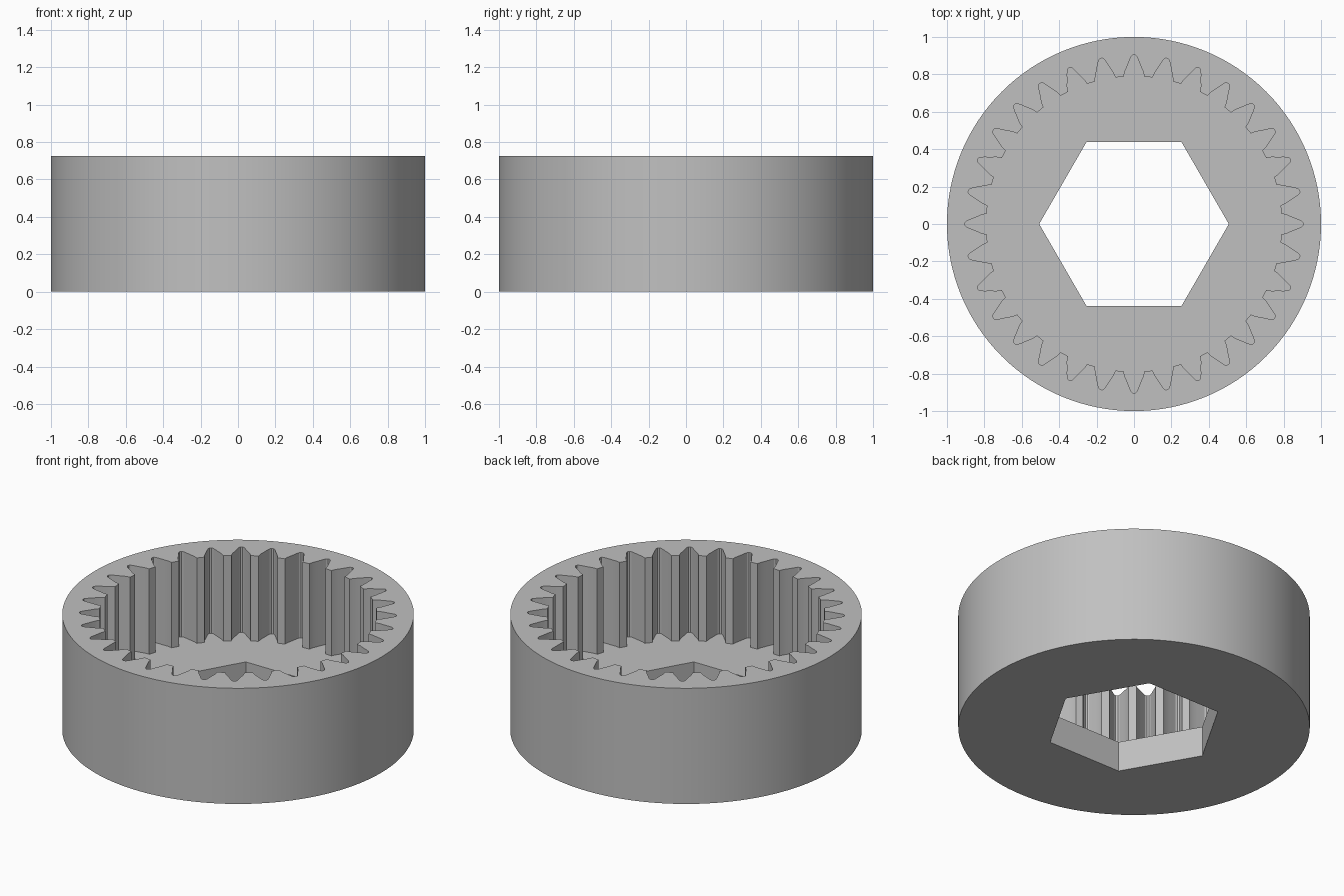
import bpy, bmesh
from math import sin, cos, pi, atan2, hypot, radians

cube = bpy.data.objects.get("Cube")
if cube:
    bpy.data.objects.remove(cube)

HEIGHT, FLOOR = 0.726, 0.19
TEETH = 32
OUTER_R, HEX_R = 1.0, 0.507

# Half of one groove: (distance from axis, half width)
GROOVE = [(0.788, 0.055), (0.815, 0.049), (0.845, 0.036), (0.875, 0.024),
          (0.895, 0.015), (0.903, 0.006)]


def circle(radius, count):
    return [(radius * cos(2 * pi * i / count), radius * sin(2 * pi * i / count))
            for i in range(count)]


def gear_profile():
    half = [(r, -w) for r, w in GROOVE]
    groove = half + [(r, -y) for r, y in reversed(half)]
    points = []
    for i in range(TEETH):
        turn = 2 * pi * i / TEETH
        for x, y in groove:
            a, r = atan2(y, x) + turn, hypot(x, y)
            points.append((r * cos(a), r * sin(a)))
    return points


bm = bmesh.new()


def wall(profile, low, high):
    """Upright wall along a closed profile; returns its bottom and top edges."""
    rings = [[bm.verts.new((x, y, z)) for x, y in profile] for z in (low, high)]
    n = len(profile)
    for i in range(n):
        j = (i + 1) % n
        bm.faces.new((rings[0][i], rings[0][j], rings[1][j], rings[1][i]))
    return [[bm.edges.get((ring[i], ring[(i + 1) % n])) for i in range(n)]
            for ring in rings]


# Outer rim, toothed cavity and hexagonal bore
outer_low, outer_high = wall(circle(OUTER_R, 128), 0, HEIGHT)
gear_low, gear_high = wall(gear_profile(), FLOOR, HEIGHT)
hex_low, hex_high = wall(circle(HEX_R, 6), 0, FLOOR)

# Flat faces: top ring, cavity floor and underside
for edges in (outer_high + gear_high, gear_low + hex_high, outer_low + hex_low):
    bmesh.ops.triangle_fill(bm, edges=edges, use_beauty=True, normal=(0, 0, 1))
bmesh.ops.recalc_face_normals(bm, faces=bm.faces)

mesh = bpy.data.meshes.new("ring_gear")
bm.to_mesh(mesh)
bm.free()
gear = bpy.data.objects.new("ring_gear", mesh)
bpy.context.collection.objects.link(gear)

# Plain grey material
grey = bpy.data.materials.new("plain_grey")
grey.use_nodes = True
colour = (0.53, 0.53, 0.53, 1)
grey.diffuse_color = colour
for node in grey.node_tree.nodes:
    if node.type == "BSDF_PRINCIPLED":
        node.inputs["Base Color"].default_value = colour
mesh.materials.append(grey)

bpy.ops.object.select_all(action="DESELECT")
gear.select_set(True)
bpy.context.view_layer.objects.active = gear
bpy.ops.object.shade_smooth_by_angle(angle=radians(20))
